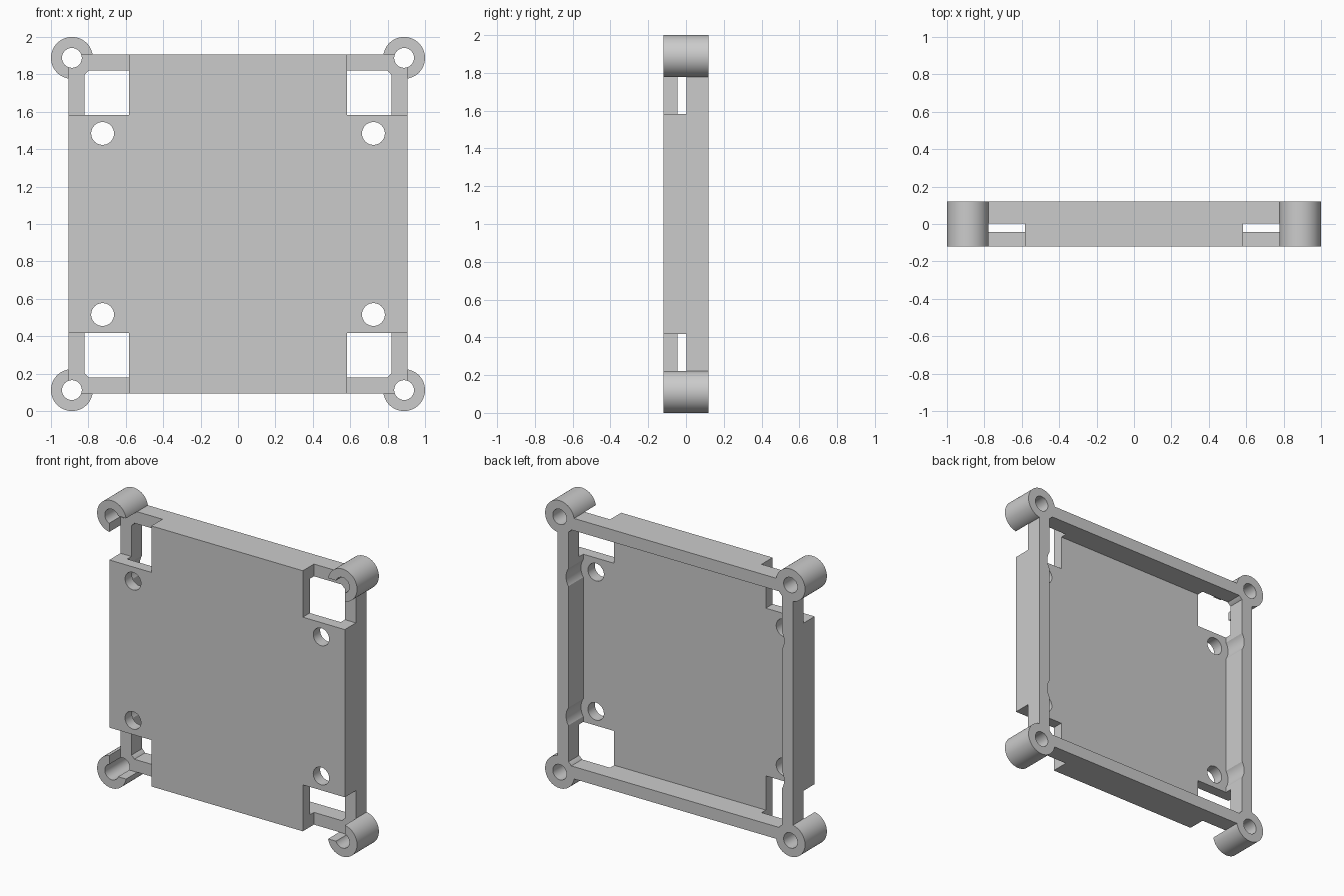
import bpy
import math

if "Cube" in bpy.data.objects:
    bpy.data.objects.remove(bpy.data.objects["Cube"], do_unlink=True)

MID = 1.0            # height of the centre
HALF = 0.906         # half width of the square frame
INNER = 0.821        # half width inside the rim
FRONT, BACK = -0.12, 0.12
FLOOR = -0.044       # inner face of the plate
NOTCH = 0.583        # where the corner notches begin
NOTCH_BACK = 0.002
BOSS = 0.888         # corner boss offset
HOLE_X, HOLE_Z = 0.724, 0.484

grey = bpy.data.materials.new("light grey")
grey.use_nodes = True
grey.diffuse_color = (0.6, 0.6, 0.6, 1)
grey.node_tree.nodes["Principled BSDF"].inputs["Base Color"].default_value = (0.6, 0.6, 0.6, 1)


def finish(name):
    obj = bpy.context.object
    obj.name = name
    obj.data.materials.append(grey)
    return obj


def box(name, x0, x1, y0, y1, z0, z1):
    bpy.ops.mesh.primitive_cube_add(size=1, location=((x0 + x1) / 2, (y0 + y1) / 2, (z0 + z1) / 2))
    bpy.context.object.scale = (x1 - x0, y1 - y0, z1 - z0)
    bpy.ops.object.transform_apply(location=True, rotation=True, scale=True)
    return finish(name)


def rod(name, x, z, radius, y0, y1):
    bpy.ops.mesh.primitive_cylinder_add(vertices=64, radius=radius, depth=y1 - y0,
                                        location=(x, (y0 + y1) / 2, z),
                                        rotation=(math.pi / 2, 0, 0))
    bpy.ops.object.transform_apply(location=True, rotation=True, scale=True)
    return finish(name)


def combine(target, tool, operation):
    mod = target.modifiers.new(operation.lower(), "BOOLEAN")
    mod.operation = operation
    mod.solver = "EXACT"
    mod.object = tool
    bpy.context.view_layer.objects.active = target
    bpy.ops.object.modifier_apply(modifier=mod.name)
    bpy.data.objects.remove(tool, do_unlink=True)


corners = [(sx, sz) for sx in (-1, 1) for sz in (-1, 1)]

# Square tray, open at the back
tray = box("mounting_tray", -HALF, HALF, FRONT, BACK, MID - HALF, MID + HALF)
combine(tray, box("cavity", -INNER, INNER, FLOOR, 0.3, MID - INNER, MID + INNER), "DIFFERENCE")

# Screw-head recesses that bite into the side rims
for sx, sz in corners:
    combine(tray, rod("recess", sx * HOLE_X, MID + sz * HOLE_Z, 0.115, FLOOR, 0.3), "DIFFERENCE")

# Round bosses on the corners
for sx, sz in corners:
    combine(tray, rod("boss", sx * BOSS, MID + sz * BOSS, 0.112, FRONT, BACK), "UNION")

# Square notches in the front corners, then the boss and plate holes
EDGE = HALF + 0.0005
for sx, sz in corners:
    xs = sorted((sx * NOTCH, sx * EDGE))
    zs = sorted((MID + sz * NOTCH, MID + sz * EDGE))
    combine(tray, box("notch", *xs, -0.3, NOTCH_BACK, *zs), "DIFFERENCE")
    combine(tray, rod("boss_hole", sx * BOSS, MID + sz * BOSS, 0.053, -0.3, 0.3), "DIFFERENCE")
    combine(tray, rod("plate_hole", sx * HOLE_X, MID + sz * HOLE_Z, 0.061, -0.3, 0.3), "DIFFERENCE")

bpy.ops.object.select_all(action="DESELECT")
tray.select_set(True)
bpy.context.view_layer.objects.active = tray
bpy.ops.object.shade_smooth_by_angle(angle=math.radians(30))
